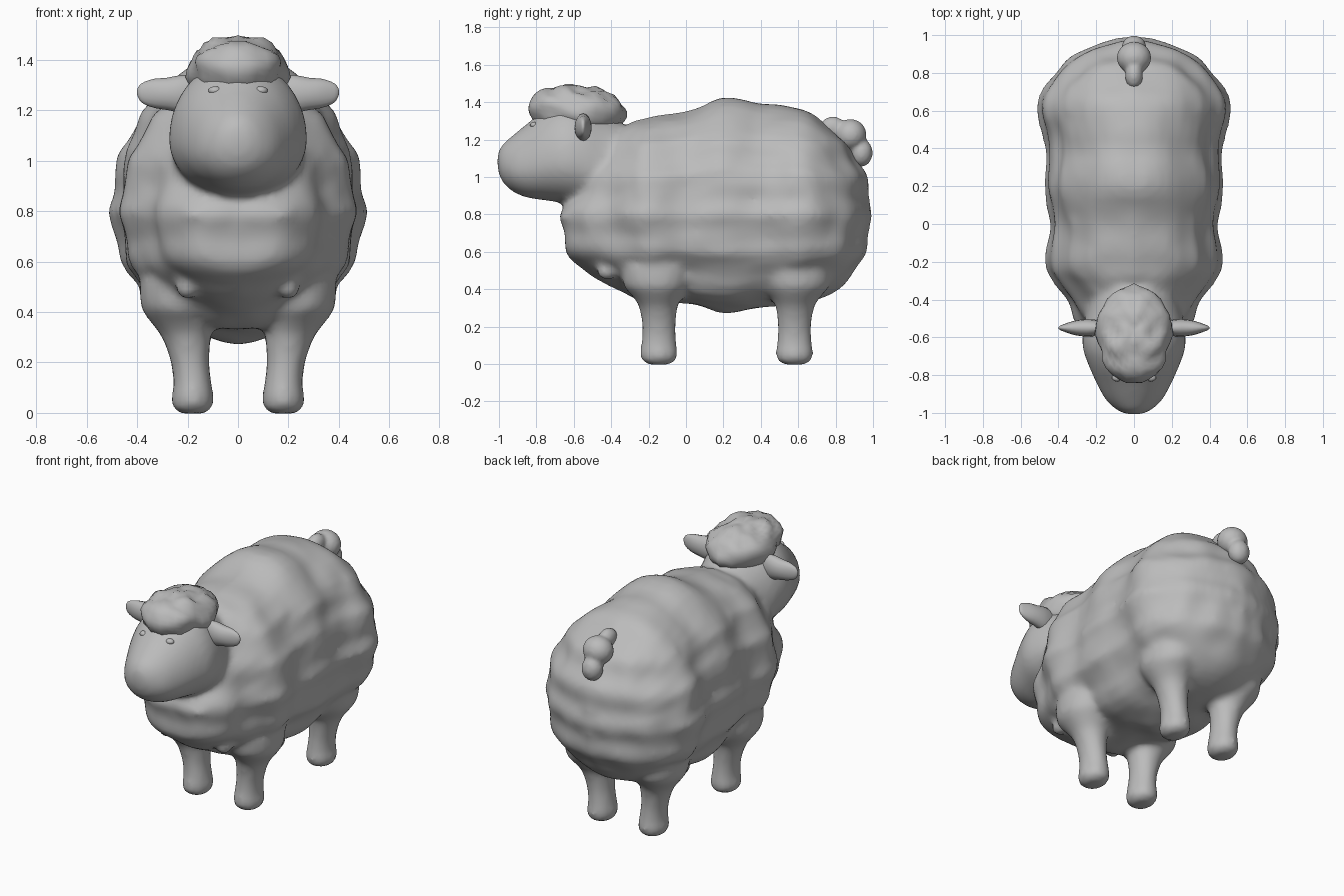
import bpy, bmesh, math
from mathutils import Vector, noise

if "Cube" in bpy.data.objects:
    bpy.data.objects.remove(bpy.data.objects["Cube"])

wool = bpy.data.materials.new("plain_grey")
wool.diffuse_color = (0.5, 0.5, 0.5, 1)
wool.use_nodes = True
wool.node_tree.nodes["Principled BSDF"].inputs["Base Color"].default_value = wool.diffuse_color


def shade(ob, angle=50):
    bpy.ops.object.select_all(action='DESELECT')
    ob.select_set(True)
    bpy.context.view_layer.objects.active = ob
    bpy.ops.object.shade_smooth_by_angle(angle=math.radians(angle))


def finish(name, bm, lump=None):
    """Displace along normals by the lump rule, then make a shaded object."""
    bmesh.ops.recalc_face_normals(bm, faces=bm.faces[:])
    bm.normal_update()
    if lump:
        moves = [(v, v.normal * lump(v.co)) for v in bm.verts]
        for v, d in moves:
            v.co += d
    me = bpy.data.meshes.new(name)
    bm.to_mesh(me)
    bm.free()
    me.materials.append(wool)
    ob = bpy.data.objects.new(name, me)
    bpy.context.collection.objects.link(ob)
    shade(ob)
    return ob


def smooth_rows(rows, n):
    """Catmull-Rom interpolation of the cross-section table."""
    out = []
    for i in range(len(rows) - 1):
        p = [rows[max(0, min(len(rows) - 1, i + k))] for k in (-1, 0, 1, 2)]
        for s in range(n):
            t = s / n
            out.append([0.5 * (2 * b + (c - a) * t + (2 * a - 5 * b + 4 * c - d) * t * t
                               + (3 * b - a - 3 * c + d) * t ** 3) for a, b, c, d in zip(*p)])
    return out + [list(rows[-1])]


def loft(name, rows, place, sides=24, n=2, lump=None, power=2.0):
    """rows: t, centre u, centre v, radius u, radius v above, radius v below."""
    bm = bmesh.new()
    rings = []
    for t, cu, cv, ru, up, down in smooth_rows(rows, n):
        ring = []
        for k in range(sides):
            a = 2 * math.pi * k / sides
            c, s = (math.copysign(abs(f) ** (2 / power), f) for f in (math.cos(a), math.sin(a)))
            ring.append(bm.verts.new(place(t, cu + ru * c, cv + s * (up if s > 0 else down))))
        rings.append(ring)
    for a, b in zip(rings, rings[1:]):
        for k in range(sides):
            j = (k + 1) % sides
            bm.faces.new((a[k], a[j], b[j], b[k]))
    for ring, row in ((rings[0], rows[0]), (rings[-1], rows[-1])):
        tip = bm.verts.new(place(row[0], row[1], row[2]))
        for k in range(sides):
            bm.faces.new((ring[k], ring[(k + 1) % sides], tip))
    return finish(name, bm, lump)


def ball(name, centre, radii, lump=None, seg=20, rings=12, tilt=0):
    bm = bmesh.new()
    bmesh.ops.create_uvsphere(bm, u_segments=seg, v_segments=rings, radius=1)
    for v in bm.verts:
        p = Vector(v.co[i] * radii[i] for i in range(3))
        c, s = math.cos(tilt), math.sin(tilt)
        v.co = Vector((p.x, p.y * c - p.z * s, p.y * s + p.z * c)) + Vector(centre)
    return finish(name, bm, lump)


def fuse(name, parts, voxel, passes):
    """Join parts into one skin with soft transitions."""
    bpy.ops.object.select_all(action='DESELECT')
    for p in parts:
        p.select_set(True)
    ob = parts[0]
    bpy.context.view_layer.objects.active = ob
    bpy.ops.object.join()
    ob.name = name
    m = ob.modifiers.new("skin", 'REMESH')
    m.mode, m.voxel_size = 'VOXEL', voxel
    bpy.ops.object.modifier_apply(modifier=m.name)
    m = ob.modifiers.new("soften", 'SMOOTH')
    m.factor, m.iterations = 0.5, passes
    bpy.ops.object.modifier_apply(modifier=m.name)
    shade(ob, 60)
    return ob


def along_y(t, u, v): return Vector((u, t, v))
def along_z(t, u, v): return Vector((u, v, t))


# Fleece: faint ridges around the sides, ribs along the back, small tufts
def fleece(p):
    ridge = 0.010 * math.cos(2 * math.pi * p.z / 0.2) * (1 if p.z < 1.2 else 0.3)
    rib = 0.009 * math.cos(2 * math.pi * (p.y - 0.2) / 0.41)
    q = Vector((abs(p.x), p.y, p.z))
    return 0.004 + ridge + rib + 0.016 * noise.noise(q * 7)


body = [(-.65, .72, .80, .12), (-.615, .60, .90, .21), (-.53, .48, 1.06, .29),
        (-.42, .425, 1.20, .355), (-.30, .385, 1.285, .41), (-.2, .35, 1.315, .45),
        (0, .31, 1.355, .445), (.2, .28, 1.41, .455), (.42, .29, 1.39, .465),
        (.6, .33, 1.355, .488), (.75, .37, 1.285, .455), (.86, .44, 1.185, .36),
        (.93, .55, 1.06, .22), (.972, .68, .92, .09)]
skin = [loft("body", [(y, 0, zb + (zt - zb) * .46, w, (zt - zb) * .54, (zt - zb) * .46)
                      for y, zb, zt, w in body], along_y, 48, 4, fleece, 2.06)]

# Head, continuing as a neck into the body
head = [(-1.008, 1.05, 1.12, .035), (-.985, .98, 1.17, .09), (-.93, .925, 1.22, .15),
        (-.85, .89, 1.285, .195), (-.75, .875, 1.365, .24), (-.65, .86, 1.40, .273),
        (-.55, .84, 1.39, .268), (-.45, .80, 1.34, .25), (-.3, .80, 1.27, .22)]
skin.append(loft("head", [(y, 0, zb + (zt - zb) * .42, w, (zt - zb) * .58, (zt - zb) * .42)
                          for y, zb, zt, w in head], along_y, 32, 4))

# Tufts across the chest
for s in (-1, 1):
    skin.append(ball("collar_tuft", (s * .08, -.615, .785), (.15, .065, .04)))
    skin.append(ball("chest_tuft", (s * .11, -.575, .67), (.06, .06, .09)))
    skin.append(ball("breast_tuft", (s * .2, -.42, .495), (.045, .06, .045)))

# Legs flare into the body: height, centre x, radius x, front reach, back reach
leg = [(-.004, .18, .03, .03, .03), (.008, .18, .07, .08, .08), (.05, .18, .085, .102, .102),
       (.11, .18, .077, .094, .094), (.2, .19, .077, .09, .09), (.3, .205, .098, .105, .10),
       (.36, .225, .122, .14, .125), (.42, .24, .145, .19, .16), (.52, .25, .14, .20, .18)]
for s in (-1, 1):
    for y0, flip in ((-.145, False), (.58, True)):
        skin.append(loft("leg", [(z, s * x, y0, r, *((f, b) if flip else (b, f)))
                                 for z, x, r, f, b in leg], along_z, 20, 3))
fuse("body_head_and_legs", skin, 0.02, 6)

# Curly cap of wool on the head
ball("wool_cap", (0, -.58, 1.355), (.19, .25, .125),
     lambda p: 0.01 + 0.025 * noise.noise(Vector((abs(p.x), p.y, p.z)) * 14), 32, 20, -.12)

# Tail of three overlapping puffs
tail = [ball("tail_root", (0, .785, 1.265), (.048, .07, .058)),
        ball("tail_middle", (0, .88, 1.225), (.092, .085, .085), None, 20, 12, -.6),
        ball("tail_tip", (0, .938, 1.13), (.065, .06, .075))]
fuse("tail", tail, 0.012, 3)

# Leaf-shaped ears and small eyes
ear = [(.15, 1.265, .03, .07), (.22, 1.265, .045, .075), (.28, 1.265, .044, .064),
       (.33, 1.267, .034, .058), (.37, 1.268, .02, .045), (.39, 1.27, .012, .03), (.4, 1.272, .004, .01)]
for s, side in ((-1, "left"), (1, "right")):
    loft(f"{side}_ear", [(x, -.55, z, ry, rz, rz) for x, z, ry, rz in ear],
         lambda t, u, v: Vector((s * t, u, v)), 16, 2)
    ball(f"{side}_eye", (s * .09, -.812, 1.278), (.028, .022, .017), None, 12, 8)
